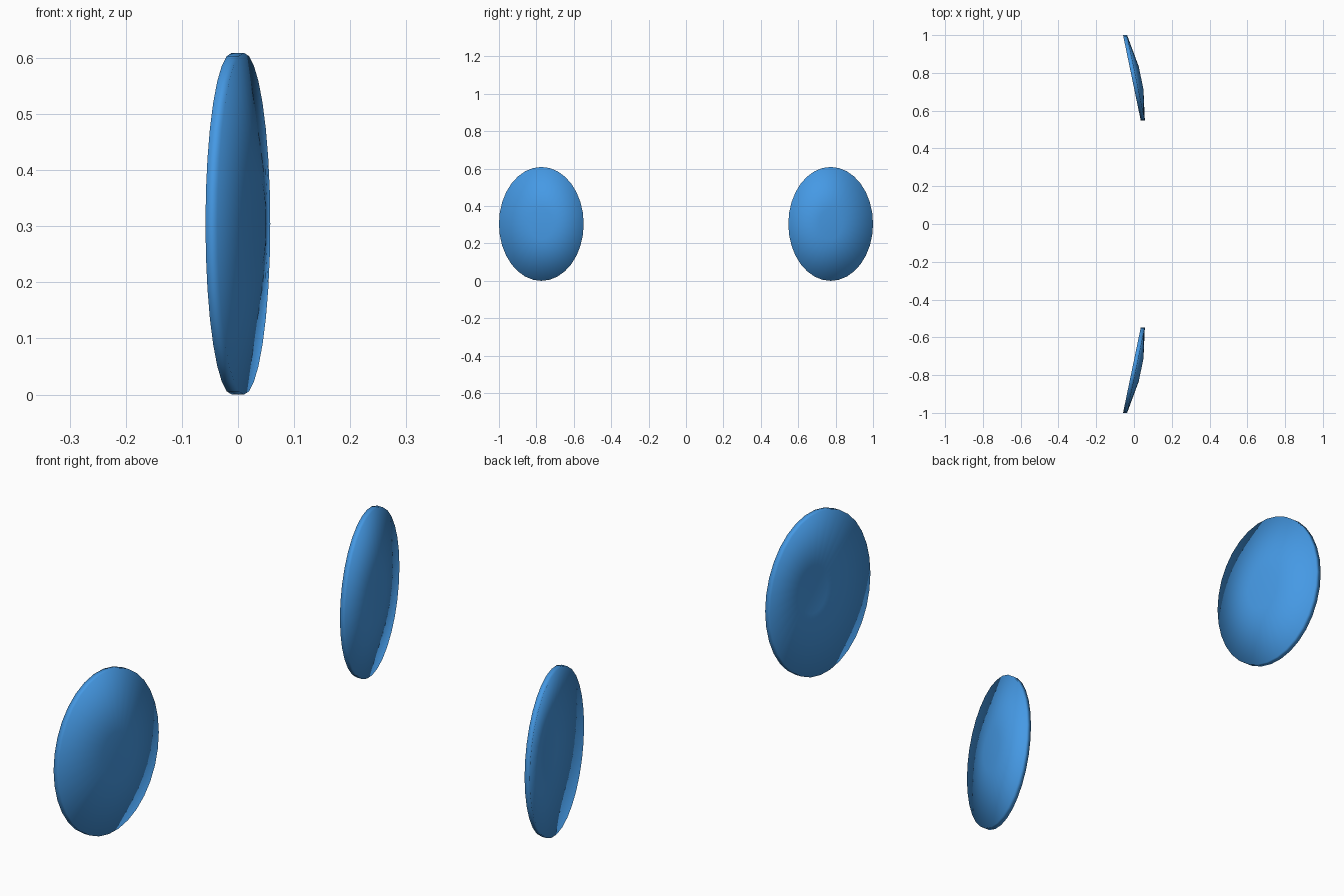
import bpy, bmesh, math

if "Cube" in bpy.data.objects:
    bpy.data.objects.remove(bpy.data.objects["Cube"])

SIDES = 32
RY, RZ = 0.2265, 0.3045        # half width and half height of a lens
CY, CZ = 0.7735, 0.3045        # lens centre
TILT, BULGE, THICK = 0.047, 0.027, 0.0215
CAP = 0.27                     # relative size of the flat middle

mat = bpy.data.materials.new("blue_glass")
mat.diffuse_color = (0.06, 0.32, 0.78, 1)
mat.use_nodes = True
mat.node_tree.nodes["Principled BSDF"].inputs["Base Color"].default_value = mat.diffuse_color


def make_lens(name, side):
    bm = bmesh.new()

    def ring(r, bulge, offset):
        verts = []
        for i in range(SIDES):
            a = 2 * math.pi * i / SIDES
            u, v = r * math.cos(a), r * math.sin(a)
            x = 0.0105 - TILT * u + bulge - offset
            verts.append(bm.verts.new((x, side * (CY + RY * u), CZ + RZ * v)))
        return verts

    # hollow back, rim, raised front
    rings = [ring(CAP, BULGE, THICK), ring(1, 0, THICK),
             ring(1, 0, 0), ring(CAP, BULGE, 0)]
    for a, b in zip(rings, rings[1:]):
        for i in range(SIDES):
            j = (i + 1) % SIDES
            bm.faces.new((a[i], a[j], b[j], b[i]))
    # flat middles
    bm.faces.new(rings[0])
    bm.faces.new(rings[-1])
    bmesh.ops.recalc_face_normals(bm, faces=bm.faces)
    for f in bm.faces:
        f.smooth = True
    me = bpy.data.meshes.new(name)
    bm.to_mesh(me)
    bm.free()
    me.materials.append(mat)
    ob = bpy.data.objects.new(name, me)
    bpy.context.collection.objects.link(ob)


# pair of lenses, mirrored across y = 0
make_lens("lens_back", 1)
make_lens("lens_front", -1)
